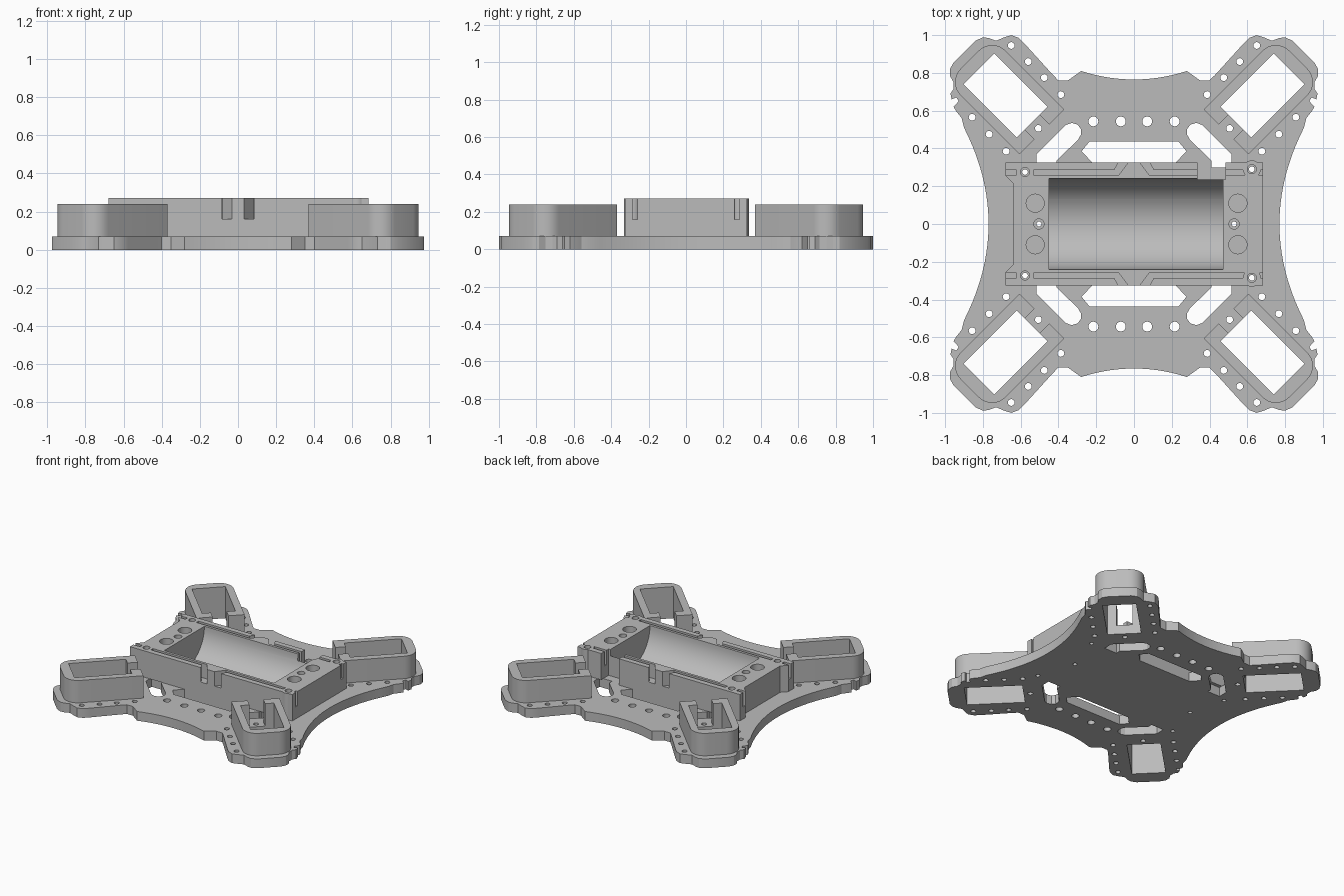
import bpy, bmesh, math
from mathutils import Vector

if "Cube" in bpy.data.objects:
    bpy.data.objects.remove(bpy.data.objects["Cube"], do_unlink=True)

grey = bpy.data.materials.new("plain grey")
grey.use_nodes = True
COLOUR = (0.5, 0.5, 0.5, 1)
grey.diffuse_color = COLOUR
grey.node_tree.nodes["Principled BSDF"].inputs["Base Color"].default_value = COLOUR

PLATE, RIM, TOP = 0.07, 0.24, 0.27
QUADS = [(1, 1), (-1, 1), (-1, -1), (1, -1)]


def prism(bm, points, z0, z1):
    """Closed prism over a flat outline."""
    low = [bm.verts.new((x, y, z0)) for x, y in points]
    high = [bm.verts.new((x, y, z1)) for x, y in points]
    faces = [bm.faces.new(low), bm.faces.new(high)]
    n = len(points)
    for i in range(n):
        j = (i + 1) % n
        faces.append(bm.faces.new((low[i], low[j], high[j], high[i])))
    bmesh.ops.recalc_face_normals(bm, faces=faces)


def rect(x0, x1, y0, y1):
    return [(x0, y0), (x1, y0), (x1, y1), (x0, y1)]


def circle(x, y, r, n=24):
    return [(x + r * math.cos(math.tau * i / n), y + r * math.sin(math.tau * i / n)) for i in range(n)]


def rounded(x0, x1, y0, y1, r, n=8):
    pts = []
    centres = [(x1 - r, y1 - r), (x0 + r, y1 - r), (x0 + r, y0 + r), (x1 - r, y0 + r)]
    for k, (cx, cy) in enumerate(centres):
        for i in range(n + 1):
            a = math.pi / 2 * (k + i / n)
            pts.append((cx + r * math.cos(a), cy + r * math.sin(a)))
    return pts


def mirror(points, sx, sy):
    return [(x * sx, y * sy) for x, y in points]


def diagonal(points, sx, sy):
    """Map along-arm / across-arm coordinates into a corner."""
    s = math.sqrt(0.5)
    return [(sx * (u + v) * s, sy * (u - v) * s) for u, v in points]


def make(name, shapes):
    bm = bmesh.new()
    for points, z0, z1 in shapes:
        prism(bm, points, z0, z1)
    mesh = bpy.data.meshes.new(name)
    bm.to_mesh(mesh)
    bm.free()
    mesh.materials.append(grey)
    obj = bpy.data.objects.new(name, mesh)
    bpy.context.collection.objects.link(obj)
    return obj


def cut(obj, cutter):
    """Subtract the cutter, bake the result and discard the cutter."""
    mod = obj.modifiers.new("cut", "BOOLEAN")
    mod.operation, mod.solver, mod.object = "DIFFERENCE", "EXACT", cutter
    mod.use_self = True
    bpy.context.view_layer.update()
    graph = bpy.context.evaluated_depsgraph_get()
    baked = bpy.data.meshes.new_from_object(obj.evaluated_get(graph))
    obj.modifiers.clear()
    obj.data = baked
    bpy.data.objects.remove(cutter, do_unlink=True)


def trough_cutter():
    bm = bmesh.new()
    bmesh.ops.create_cone(bm, cap_ends=True, segments=64, radius1=0.24, radius2=0.24, depth=0.92)
    for v in bm.verts:
        v.co = Vector((v.co.z + 0.01, v.co.x, v.co.y + TOP))
    bmesh.ops.recalc_face_normals(bm, faces=bm.faces)
    mesh = bpy.data.meshes.new("trough_cutter")
    bm.to_mesh(mesh)
    bm.free()
    mesh.materials.append(grey)
    obj = bpy.data.objects.new("trough_cutter", mesh)
    bpy.context.collection.objects.link(obj)
    return obj


def finish(obj):
    bpy.ops.object.select_all(action="DESELECT")
    obj.select_set(True)
    bpy.context.view_layer.objects.active = obj
    bpy.ops.object.shade_smooth_by_angle(angle=math.radians(25))


# Base plate outline: one quarter, then mirrored round
quarter = [(0.28 * t / 8, 0.765 + 0.045 * (t / 8) ** 2) for t in range(9)]
quarter += [(.35, .76), (.4, .76), (.43, .79), (.575, .95), (.61, .985), (.65, 1), (.69, .987),
            (.73, .97), (.77, .985), (.8, .988), (.84, .97), (.955, .855), (.975, .82),
            (.975, .785), (.955, .75), (.955, .715), (.972, .69), (.965, .66), (.94, .67),
            (.928, .65), (.945, .632), (.955, .62), (.94, .595), (.912, .56)]
quarter += [(0.77 + 0.13 * (t / 10) ** 2, 0.51 * t / 10) for t in range(10, -1, -1)]
outline = []
for sx, sy in [(1, 1), (1, -1), (-1, -1), (-1, 1)]:
    part = mirror(quarter, sx, sy)
    part = part if sx * sy > 0 else part[::-1]
    outline += part[:-1]
plate = make("base_plate", [(outline, 0, PLATE)])

# Plate openings: arm windows, wiring slots, screw holes
slot = [(.36, .525), (.33, .535), (.3, .527), (.282, .505), (.28, .475), (.295, .448),
        (.41, .335), (.41, .3), (.515, .3), (.515, .37)]
arm_holes = [(.65, .945), (.56, .86), (.475, .775), (.387, .685), (.857, .565), (.767, .475), (.677, .385)]
bosses = [(-.577, .275), (-.577, -.273), (.624, .29), (.624, -.285)]
holes = []
for sx, sy in QUADS:
    shapes = [diagonal(rect(.762, 1.162, -.116, .116), sx, sy), mirror(slot, sx, sy)]
    shapes += [circle(x * sx, y * sy, .018, 16) for x, y in arm_holes]
    shapes += [circle(x * sx, .543 * sy, .026) for x in (.07, .215)]
    shapes.append(diagonal(circle(.716, 0, .018, 16), sx, sy))
    holes += shapes
for sy in (1, -1):
    holes.append(mirror([(-.235, .437), (-.278, .385), (-.22, .325), (.22, .325), (.278, .385), (.235, .437)], 1, sy))
holes += [circle(x, y, .015, 16) for x, y in bosses + [(-.503, 0), (.53, 0)]]
cut(plate, make("plate_cutter", [(h, -.1, PLATE + .1) for h in holes]))
cut(plate, trough_cutter())
finish(plate)

# Four motor holders, open towards the centre
names = ["back_left_holder", "back_right_holder", "front_right_holder", "front_left_holder"]
for name, (sx, sy) in zip(names, QUADS):
    body = rounded(.69, 1.23, -.168, .168, .1)
    square_end = [p for p in body if p[0] > 0.95] 
    shell = square_end + [(.69, -.168), (.69, .168)]
    shell.sort(key=lambda p: math.atan2(p[1], p[0] - .95))
    holder = make(name, [(diagonal(shell, sx, sy), PLATE, RIM)])
    cut(holder, make("pocket_cutter", [(diagonal(rect(.762, 1.162, -.116, .116), sx, sy), 0, .4)]))
    cut(holder, make("slot_cutter", [(diagonal(rect(.6, .8, -.055, .055), sx, sy), 0, .4)]))
    finish(holder)

# Central battery housing
housing = make("battery_housing", [(
    [(-.68, -.325), (.683, -.325), (.683, .325), (-.68, .325), (-.68, .255),
     (-.64, .215), (-.64, -.215), (-.68, -.255)], PLATE, TOP)])
cut(housing, trough_cutter())
cut(housing, make("gap_cutter", [(rect(.335, .485, .235, .4), 0, .4)]))

# Wire channels in the side walls, turning outwards near the middle
channels = []
for sx, sy in QUADS:
    channels.append((mirror([(.75, .26), (.08, .26), (.02, .34), (.075, .34),
                             (.105, .285), (.75, .285)], sx, sy), .16, .4))
cut(housing, make("channel_cutter", channels))

# Blind holes and screw holes in the end blocks
wells = [(circle(x, y, .048), .17, .4) for x in (-.523, .55) for y in (-.11, .11)]
for x in (-.503, .53):
    wells.append((circle(x, 0, .027), .245, .4))
    wells.append((circle(x, 0, .013, 16), 0, .246))
wells += [(circle(x, y, .0465), 0, .4) for x, y in bosses]
cut(housing, make("well_cutter", wells))
finish(housing)

# Screw bosses
for i, (x, y) in enumerate(bosses):
    boss = make("screw_boss_%d" % (i + 1), [(circle(x, y, .047), PLATE, TOP)])
    cut(boss, make("bore_cutter", [(circle(x, y, .024), .1, .4), (circle(x, y, .015, 16), 0, .11)]))
    finish(boss)
